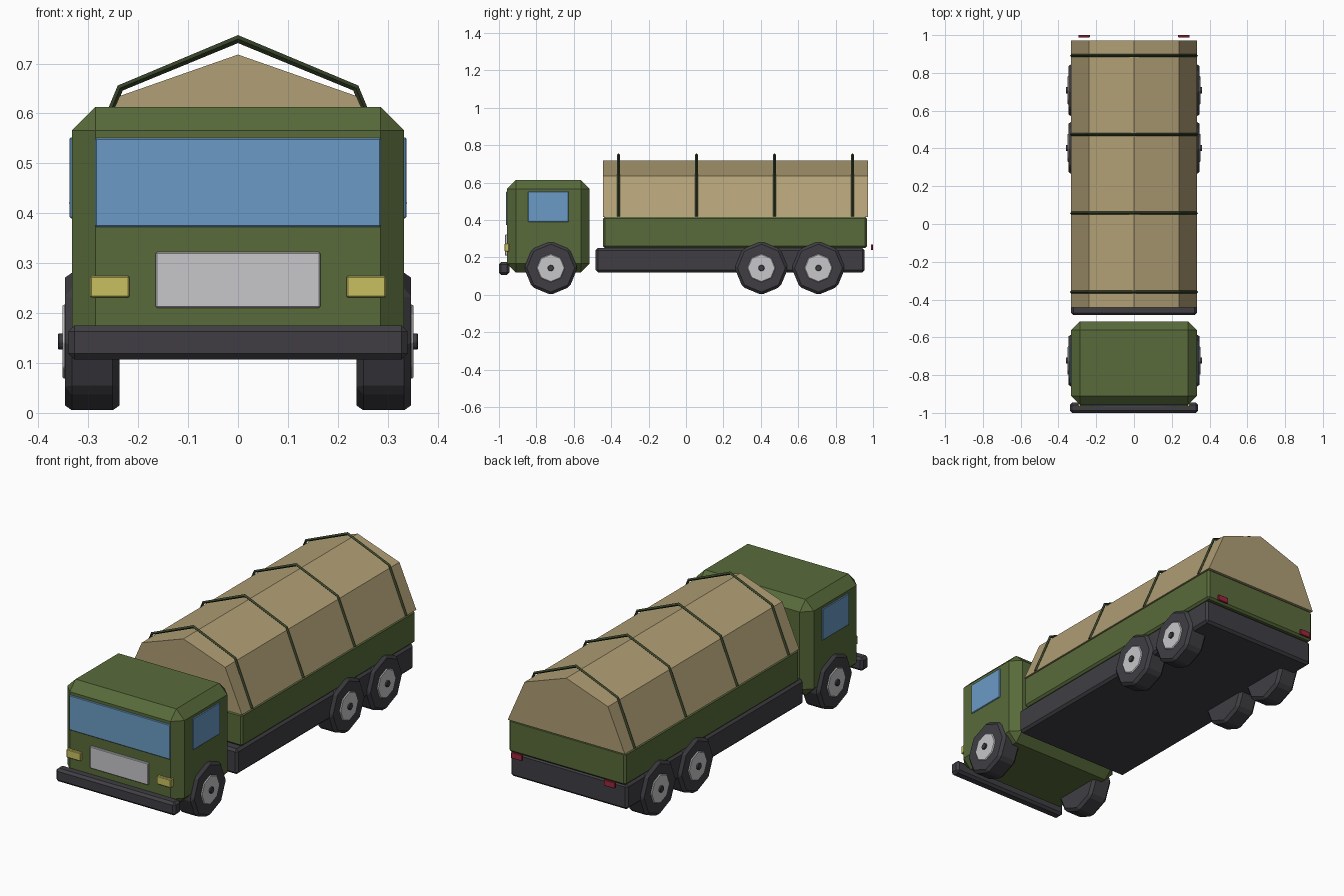
import bpy, bmesh, math
from mathutils import Matrix

if "Cube" in bpy.data.objects:
    bpy.data.objects.remove(bpy.data.objects["Cube"])


def material(name, r, g, b):
    m = bpy.data.materials.new(name)
    m.use_nodes = True
    m.diffuse_color = (r, g, b, 1)
    m.node_tree.nodes["Principled BSDF"].inputs["Base Color"].default_value = (r, g, b, 1)
    return m


GREEN = material("army green", .1, .147, .043)
HOOP = material("dark green", .038, .055, .022)
TAN = material("canvas tan", .44, .35, .18)
DARK = material("charcoal", .05, .048, .056)
BLUE = material("glass blue", .145, .33, .56)
GREY = material("light grey", .57, .57, .59)
YELLOW = material("lamp yellow", .58, .53, .12)
RED = material("lamp red", .33, .02, .045)


def finish(name, bm, mat, bevel=0):
    if bevel:
        # Bevel only true corners, not the coplanar edges
        bmesh.ops.bevel(bm, geom=bm.edges[:], offset=bevel, segments=1, affect='EDGES')
    bmesh.ops.recalc_face_normals(bm, faces=bm.faces[:])
    me = bpy.data.meshes.new(name)
    bm.to_mesh(me)
    bm.free()
    me.materials.append(mat)
    ob = bpy.data.objects.new(name, me)
    bpy.context.collection.objects.link(ob)
    return ob


def box(name, xs, ys, zs, mat, bevel=0):
    bm = bmesh.new()
    bmesh.ops.create_cube(bm, size=1)
    for v in bm.verts:
        v.co = [r[0] if c < 0 else r[1] for c, r in zip(v.co, (xs, ys, zs))]
    return finish(name, bm, mat, bevel)


def disc(name, xs, y, z, radius, mat, bevel=0, sides=8):
    # Cylinder lying along x, with one corner pointing up
    bm = bmesh.new()
    bmesh.ops.create_cone(bm, cap_ends=True, segments=sides, radius1=radius,
                          radius2=radius, depth=abs(xs[1] - xs[0]),
                          matrix=Matrix.Translation(((xs[0] + xs[1]) / 2, y, z))
                          @ Matrix.Rotation(math.pi / 2, 4, 'Y'))
    return finish(name, bm, mat, bevel)


# Cab, bumper and front details
box("cab", (-.333, .333), (-.957, -.515), (.12, .613), GREEN, .047)
box("bumper", (-.34, .34), (-1, -.945), (.107, .175), DARK, .012)
box("windscreen", (-.287, .287), (-.963, -.945), (.372, .551), BLUE, .003)
box("grille", (-.165, .165), (-.968, -.945), (.21, .322), GREY, .003)

# Cargo body
box("chassis", (-.333, .333), (-.483, .955), (.12, .25), DARK, .012)
box("cargo_bed", (-.333, .333), (-.443, .967), (.25, .418), GREEN, .01)

# Canvas cover, an extruded tent profile
bm = bmesh.new()
profile = [(-.333, .416), (-.237, .635), (0, .718), (.237, .635), (.333, .416)]
face = bm.faces.new([bm.verts.new((x, -.443, z)) for x, z in profile])
ext = bmesh.ops.extrude_face_region(bm, geom=[face])
for v in ext["geom"]:
    if isinstance(v, bmesh.types.BMVert):
        v.co.y = .972
finish("canvas_cover", bm, TAN)

# Hoops over the cover, square section swept along the bent path
path = [(-.332, .418), (-.236, .651), (0, .749), (.236, .651), (.332, .418)]
for i in range(4):
    y = -.36 + i * .417
    bm = bmesh.new()
    rings = []
    for x, z in path:
        side = (x > 0) - (x < 0)
        out = (side * .005, .005) if z < .7 else (0, .008)
        if z < .5:
            out = (side * .007, .002)
        rings.append([bm.verts.new(p) for p in (
            (x + out[0], y, z + out[1]), (x, y + .008, z),
            (x - out[0], y, z - out[1]), (x, y - .008, z))])
    for a, b in zip(rings, rings[1:]):
        for k in range(4):
            bm.faces.new((a[k], a[k - 1], b[k - 1], b[k]))
    bm.faces.new(rings[0])
    bm.faces.new(rings[-1])
    finish(f"hoop_{i + 1}", bm, HOOP)

# Paired parts
for side, s in (("left", 1), ("right", -1)):
    def span(a, b):
        return tuple(sorted((s * a, s * b)))

    box(f"{side}_window", span(.32, .338), (-.845, -.627), (.39, .552), BLUE, .003)
    box(f"{side}_headlight", span(.217, .297), (-.97, -.945), (.231, .274), YELLOW, .003)
    box(f"{side}_tail_light", span(.233, .295), (.988, 1), (.239, .27), RED, .002)
    for axle, y in (("front", -.723), ("middle", .403), ("rear", .708)):
        disc(f"{side}_{axle}_tyre", span(.237, .347), y, .143, .143, DARK, .014)
        disc(f"{side}_{axle}_rim", span(.33, .352), y, .143, .076, GREY, .004)
        disc(f"{side}_{axle}_hub", span(.34, .361), y, .143, .017, DARK, .002)
